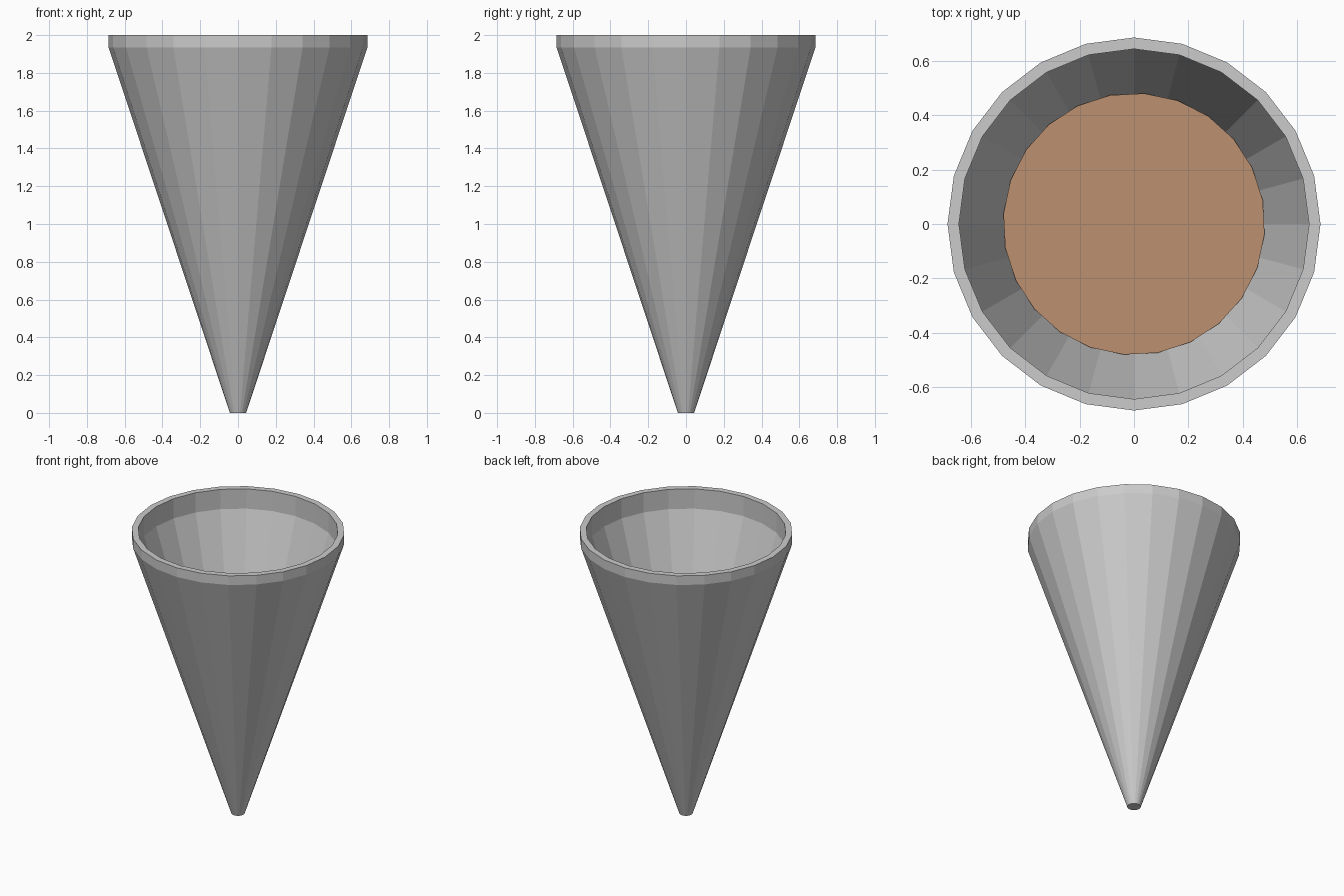
import bpy, bmesh, math

if "Cube" in bpy.data.objects:
    bpy.data.objects.remove(bpy.data.objects["Cube"])

SIDES = 24


def make_object(name, bm):
    bmesh.ops.recalc_face_normals(bm, faces=bm.faces)
    mesh = bpy.data.meshes.new(name)
    bm.to_mesh(mesh)
    bm.free()
    obj = bpy.data.objects.new(name, mesh)
    bpy.context.collection.objects.link(obj)
    return obj


def ring(bm, radius, z, turn=0.0):
    angles = [turn + 2 * math.pi * i / SIDES for i in range(SIDES)]
    return [bm.verts.new((radius * math.cos(a), radius * math.sin(a), z)) for a in angles]


# Cone cup: outer wall, upright rim band, thick lip, inner wall (radius, height)
profile = [(0.043, 0.0), (0.685, 1.935), (0.685, 2.0),
           (0.643, 2.0), (0.643, 1.86), (0.03, 0.02)]
bm = bmesh.new()
rings = [ring(bm, r, z) for r, z in profile]
for low, high in zip(rings, rings[1:]):
    for i in range(SIDES):
        j = (i + 1) % SIDES
        bm.faces.new((low[i], low[j], high[j], high[i]))
bm.faces.new(rings[0])
bm.faces.new(rings[-1])
make_object("cone_cup", bm)

# Flat surface of the brown filling, slightly turned against the cup facets
bm = bmesh.new()
bm.faces.new(ring(bm, 0.481, 1.40, math.radians(10.5)))
filling = make_object("filling_surface", bm)
brown = bpy.data.materials.new("filling_brown")
brown.diffuse_color = (0.50, 0.28, 0.16, 1.0)
brown.use_nodes = True
brown.node_tree.nodes["Principled BSDF"].inputs["Base Color"].default_value = brown.diffuse_color
filling.data.materials.append(brown)
